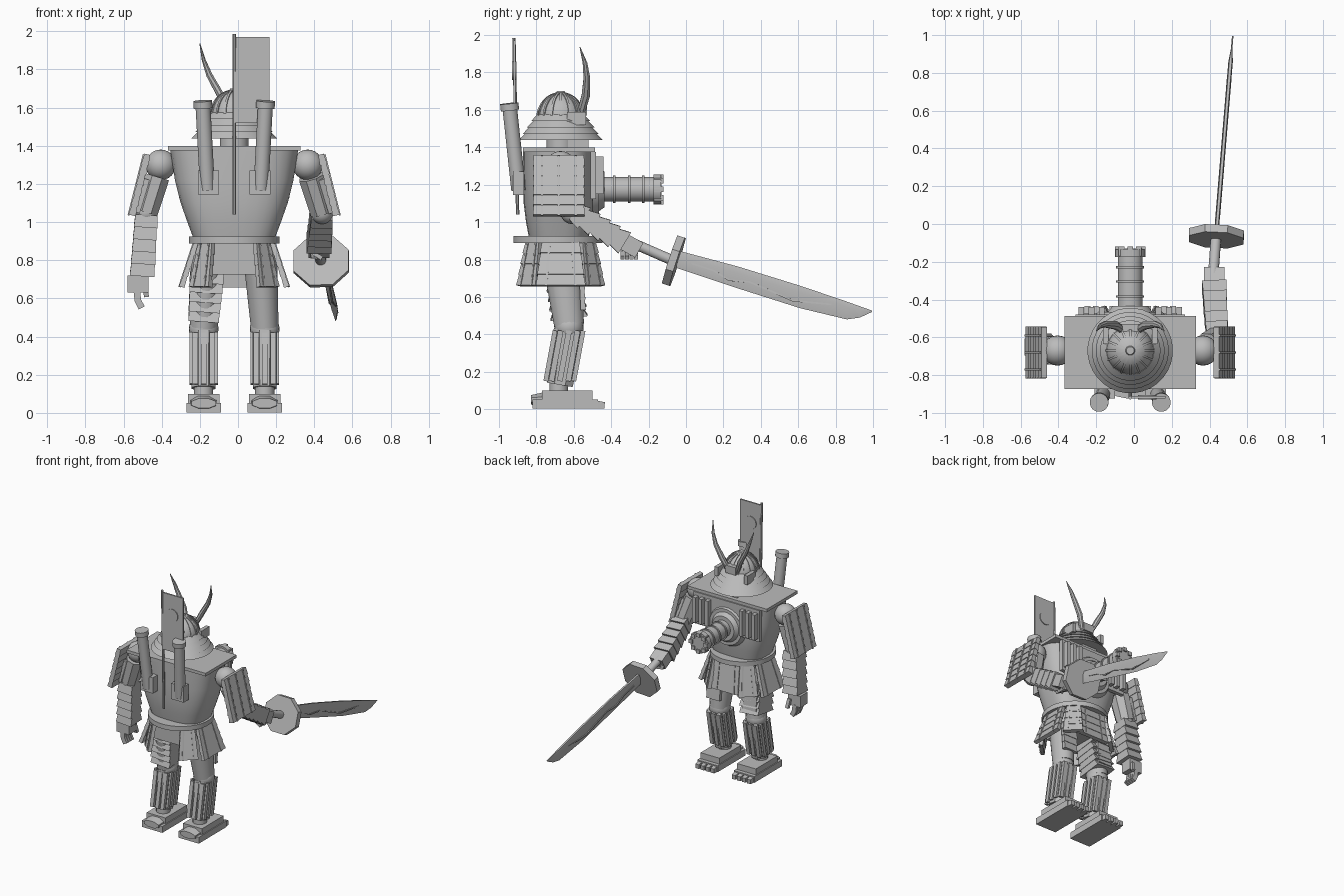
import bpy, bmesh, math
from mathutils import Vector as V

cube = bpy.data.objects.get("Cube")
if cube:
    bpy.data.objects.remove(cube)

steel = bpy.data.materials.new("plain_grey")
steel.use_nodes = True
GREY = (0.5, 0.5, 0.5, 1)
steel.diffuse_color = GREY
steel.node_tree.nodes["Principled BSDF"].inputs["Base Color"].default_value = GREY

CX, CY = -0.02, -0.67          # body axis
X, Y, Z = V((1, 0, 0)), V((0, 1, 0)), V((0, 0, 1))
parts = []


def finish(name, bm):
    bmesh.ops.recalc_face_normals(bm, faces=bm.faces)
    mesh = bpy.data.meshes.new(name)
    bm.to_mesh(mesh)
    bm.free()
    mesh.materials.append(steel)
    ob = bpy.data.objects.new(name, mesh)
    bpy.context.collection.objects.link(ob)
    parts.append(ob)


def sweep(name, pts, sizes, n=4, across=X, power=1.0):
    """Closed n-sided skin along a path; sizes are (width along across, depth)."""
    pts = [V(p) for p in pts]
    bm = bmesh.new()
    rings = []
    for i, p in enumerate(pts):
        t = (pts[min(i + 1, len(pts) - 1)] - pts[max(i - 1, 0)]).normalized()
        x = (across - t * across.dot(t)).normalized()
        y = t.cross(x)
        s = sizes[min(i, len(sizes) - 1)]
        w, d = s if isinstance(s, tuple) else (s, s)
        ring = []
        for k in range(n):
            a = (k + 0.5) * math.tau / n
            c, q = math.cos(a), math.sin(a)
            c = math.copysign(abs(c) ** power, c) / 2 / math.cos(math.pi / n)
            q = math.copysign(abs(q) ** power, q) / 2 / math.cos(math.pi / n)
            ring.append(bm.verts.new(p + x * c * w + y * q * d))
        rings.append(ring)
    for a, b in zip(rings, rings[1:]):
        for k in range(n):
            bm.faces.new((a[k], a[(k + 1) % n], b[(k + 1) % n], b[k]))
    bm.faces.new(rings[0])
    bm.faces.new(rings[-1])
    finish(name, bm)


def box(name, c, size):
    c, h = V(c), Z * size[2] / 2
    sweep(name, [c - h, c + h], [(size[0], size[1])])


def ball(name, c, r):
    bm = bmesh.new()
    bmesh.ops.create_uvsphere(bm, u_segments=20, v_segments=12, radius=r)
    bmesh.ops.translate(bm, verts=bm.verts, vec=c)
    finish(name, bm)


def lames(name, top, bottom, w0, w1, depth, rows, across):
    """Overlapping armour rows, each thicker at its lower edge."""
    top, bottom = V(top), V(bottom)
    for i in range(rows):
        a, b = i / rows, (i + 1) / rows
        wa, wb = w0 + (w1 - w0) * a, w0 + (w1 - w0) * b
        sweep(f"{name}_{i}", [top.lerp(bottom, a), top.lerp(bottom, b)],
              [(wa, depth * 0.75), (wb + 0.006, depth)], 4, across)


# Torso, collar plate and belt
sweep("torso", [(CX, -0.68, z) for z in (0.92, 1.0, 1.1, 1.22, 1.38)],
      [(0.43, 0.32), (0.49, 0.35), (0.56, 0.375), (0.62, 0.38), (0.67, 0.38)], 32, X, 0.7)
box("collar_plate", (CX, -0.68, 1.388), (0.695, 0.385, 0.024))
sweep("belt", [(CX, -0.685, 0.888), (CX, -0.685, 0.925)], [0.475], 32)
box("chest_plate", (CX, -0.495, 1.25), (0.58, 0.03, 0.25))
box("hips", (CX, CY, 0.81), (0.34, 0.26, 0.17))
for s in (-1, 1):
    for i in range(3):
        box("chest_vent", (CX + s * (0.15 + 0.055 * i), -0.465, 1.25), (0.03, 0.05, 0.2))

# Chest cannon
def drum(name, y0, y1, d0, d1=None, n=24):
    sweep(name, [(CX, y0, 1.175), (CX, y1, 1.175)], [d0, d1 or d0], n)

drum("cannon_base", -0.5, -0.465, 0.32, 0.28)
drum("cannon_step", -0.47, -0.435, 0.24, 0.19)
drum("cannon_barrel", -0.45, -0.13, 0.13)
for y in (-0.39, -0.31, -0.235):
    drum("cannon_ring", y, y + 0.012, 0.148)
drum("muzzle", -0.175, -0.135, 0.16)
for i in range(8):
    a = i * math.tau / 8
    box("muzzle_tooth", (CX + 0.065 * math.cos(a), -0.145, 1.175 + 0.065 * math.sin(a)),
        (0.03, 0.05, 0.03))

# Head and helmet
sweep("neck", [(CX, CY, 1.39), (CX, CY, 1.47)], [0.15], 20)
box("face_mask", (CX, -0.58, 1.45), (0.13, 0.12, 0.1))
for i in range(4):
    z = 1.575 - 0.034 * i
    r = 0.125 + 0.022 * i
    sweep("neck_guard", [(CX, CY, z - 0.035), (CX, CY, z)], [2 * r + 0.068, 2 * r], 32)
arc = [math.radians(a) for a in range(0, 90, 11)]
dome = [(0.125 * math.cos(a), 1.555 + 0.135 * math.sin(a)) for a in arc]
sweep("helmet_dome", [(CX, CY, z) for r, z in dome], [2 * r for r, z in dome], 32)
for i in range(16):
    a = i * math.tau / 16
    out = V((math.cos(a), math.sin(a), 0))
    sweep("helmet_rib", [V((CX, CY, z)) + out * r for r, z in dome],
          [0.012], 4, Z.cross(out))
sweep("helmet_knob", [(CX, CY, 1.685), (CX, CY, 1.7)], [0.06, 0.04], 12)
box("crest", (CX, -0.55, 1.6), (0.09, 0.04, 0.06))
for s in (-1, 1):
    box("helmet_wing", (CX + s * 0.13, -0.585, 1.555), (0.03, 0.1, 0.07))
    sweep("horn", [(CX + s * x, y, z) for x, y, z in (
        (0.04, -0.56, 1.59), (0.08, -0.535, 1.68), (0.13, -0.53, 1.77),
        (0.16, -0.54, 1.85), (0.18, -0.567, 1.935))],
        [(0.03, 0.04), (0.036, 0.045), (0.032, 0.035), (0.02, 0.025), 0.004], 8)

# Back banner and launch tubes
sweep("banner_pole", [(CX, -0.9, 1.04), (CX, -0.92, 1.985)], [0.018], 8)
box("banner", (0.073, -0.917, 1.745), (0.185, 0.012, 0.45))
sweep("banner_disc", [(0.07, -0.929, 1.81), (0.07, -0.905, 1.81)], [0.1], 24)
for s in (-1, 1):
    low, high = V((CX + s * 0.14, -0.895, 1.17)), V((CX + s * 0.165, -0.945, 1.635))
    sweep("back_tube", [low, high], [0.078], 20)
    sweep("tube_cap", [low.lerp(high, 0.92), high], [0.098], 20)
    box("tube_bracket", (CX + s * 0.135, -0.895, 1.208), (0.11, 0.06, 0.125))

# Shoulders, shoulder guards and upper arms
for s in (-1, 1):
    sh, el = V((CX + s * 0.385, CY, 1.3)), V((CX + s * 0.46, CY + (0.06 if s > 0 else 0), 1.05))
    ball("shoulder", sh, 0.08)
    sweep("upper_arm", [sh.lerp(el, 0.25), el], [(0.13, 0.15), (0.12, 0.13)], 8)
    for y in (-0.05, 0.05):
        sweep("arm_rib", [sh.lerp(el, 0.3) + V((s * 0.05, y, 0)), el + V((s * 0.05, y, 0))], [0.03])
    ball("elbow", el, 0.06)
    t, b = V((CX + s * 0.455, -0.68, 1.355)), V((CX + s * 0.535, -0.68, 1.035))
    lames("shoulder_guard", t, b, 0.27, 0.27, 0.04, 6, Y)
    for y in (-0.09, 0, 0.09):
        off = V((s * 0.019, y, 0))
        sweep("guard_lacing", [t + off, b + off], [(0.012, 0.01)], 4, Y)

# Hanging arm
lames("forearm", (-0.48, CY, 1.04), (-0.502, -0.65, 0.72), 0.115, 0.125, 0.14, 5, X)
box("hand", (-0.525, -0.65, 0.675), (0.11, 0.09, 0.09))
for i in range(4):
    y = -0.685 + 0.024 * i
    sweep("finger", [(-0.53, y, 0.64), (-0.525, y, 0.59), (-0.505, y, 0.55)], [(0.035, 0.02)])
sweep("thumb", [(-0.49, -0.6, 0.68), (-0.48, -0.585, 0.61)], [0.025])

# Sword arm
lames("sword_forearm", (0.44, -0.6, 1.055), (0.425, -0.33, 0.89), 0.11, 0.125, 0.13, 5, X)
sweep("sword_hand", [(0.425, -0.34, 0.9), (0.425, -0.25, 0.85)], [(0.11, 0.09)])
for i in range(4):
    y = -0.34 + 0.024 * i
    sweep("sword_finger", [(0.385, y, 0.9), (0.39, y, 0.84 - i * 0.008), (0.44, y, 0.81)], [0.022], 4, Y)

# Sword
sweep("sword_handle", [(0.412, -0.37, 0.925), (0.435, -0.06, 0.79)], [0.055], 12)
sweep("sword_guard", [(0.435, -0.085, 0.8), (0.437, -0.045, 0.787)], [(0.29, 0.27)], 8)

def on_blade(y, z):
    return (0.44 + 0.083 * y, y, z)

blade = [(-0.05, 0.85, 0.755), (0.28, 0.762, 0.645), (0.61, 0.66, 0.54),
         (0.86, 0.575, 0.48), (0.93, 0.55, 0.49), (0.995, 0.527, 0.52)]
bm = bmesh.new()
rings = []
for y, hi, lo in blade:
    m = hi * 0.7 + lo * 0.3
    w = 0.012 if y < 0.9 else 0.004
    rings.append([bm.verts.new(V(on_blade(y, z)) + X * dx)
                  for z, dx in ((hi, -0.6 * w), (hi, 0.6 * w), (m, w), (lo, 0), (m, -w))])
for a, b in zip(rings, rings[1:]):
    for k in range(5):
        bm.faces.new((a[k], a[(k + 1) % 5], b[(k + 1) % 5], b[k]))
bm.faces.new(rings[0])
bm.faces.new(rings[-1])
finish("sword_blade", bm)
wave = [(0.03, 0.78), (0.15, 0.74), (0.23, 0.69), (0.34, 0.68), (0.47, 0.625),
        (0.57, 0.58), (0.78, 0.56)]
sweep("blade_wave", [on_blade(*p) for p in wave], [(0.025, 0.009)])

# Armoured skirt
for deg, r0, r1, w0, w1 in ((0, 0.2, 0.275, 0.2, 0.26), (180, 0.2, 0.275, 0.2, 0.26),
                            (45, 0.205, 0.25, 0.1, 0.14), (135, 0.205, 0.25, 0.1, 0.14),
                            (225, 0.205, 0.25, 0.1, 0.14), (315, 0.205, 0.25, 0.1, 0.14),
                            (90, 0.17, 0.195, 0.22, 0.25)):
    a = math.radians(deg)
    out, side = V((math.cos(a), math.sin(a), 0)), V((-math.sin(a), math.cos(a), 0))
    t, b = V((CX, CY, 0.89)) + out * r0, V((CX, CY, 0.66)) + out * r1
    lames("skirt", t, b, w0, w1, 0.03, 4, side)
    for k in (-0.3, 0.3):
        sweep("skirt_lacing", [t + side * k * w0 + out * 0.012, b + side * k * w1 + out * 0.012],
              [(0.012, 0.012)], 4, side)

# Legs and feet
for s in (-1, 1):
    x = CX + s * 0.16
    hip, knee = V((CX + s * 0.135, CY, 0.84)), V((x, -0.625, 0.45))
    sweep("thigh", [hip, knee], [(0.18, 0.21), (0.145, 0.16)], 16)
    if s < 0:
        lames("thigh_bands", hip.lerp(knee, 0.25), knee + Z * 0.04, 0.175, 0.155, 0.2, 5, X)
    lames("thigh_plate", (x, -0.56, 0.75), (x, -0.55, 0.53), 0.13, 0.11, 0.03, 4, X)
    ball("knee", knee - Z * 0.01, 0.078)
    top, ankle = V((x, -0.625, 0.42)), V((x, -0.675, 0.13))
    sweep("shin", [top, ankle], [(0.13, 0.165), (0.125, 0.14)], 8)
    for k in (-1, 0, 1):
        for y in (-0.075, 0.075):
            off = V((k * 0.045, y, 0))
            sweep("shin_rib", [top + off, ankle + off + Z * 0.02], [(0.03, 0.025)])
        for dx in (-0.068, 0.068):
            off = V((dx, k * 0.045, 0))
            sweep("shin_side_rib", [top + off, ankle + off + Z * 0.02], [(0.015, 0.03)])
    sweep("ankle", [(x, -0.68, 0.08), (x, -0.68, 0.15)], [0.1], 16)
    sweep("foot_sole", [(x, -0.82, 0.028), (x, -0.47, 0.028)], [(0.18, 0.05)])
    sweep("foot_top", [(x, -0.77, 0.07), (x, -0.5, 0.07)], [(0.165, 0.06)])
    sweep("heel", [(x, -0.83, 0.05), (x, -0.74, 0.05)], [(0.13, 0.05), (0.14, 0.09)], 8)
    for i in range(4):
        sweep("toe", [(x - 0.066 + 0.044 * i, -0.49, 0.025), (x - 0.066 + 0.044 * i, -0.435, 0.02)],
              [(0.036, 0.045), (0.03, 0.035)])

# Smooth the round parts, keep edges sharp
bpy.ops.object.select_all(action="DESELECT")
for ob in parts:
    ob.select_set(True)
bpy.context.view_layer.objects.active = parts[0]
bpy.ops.object.shade_smooth_by_angle(angle=math.radians(32))
